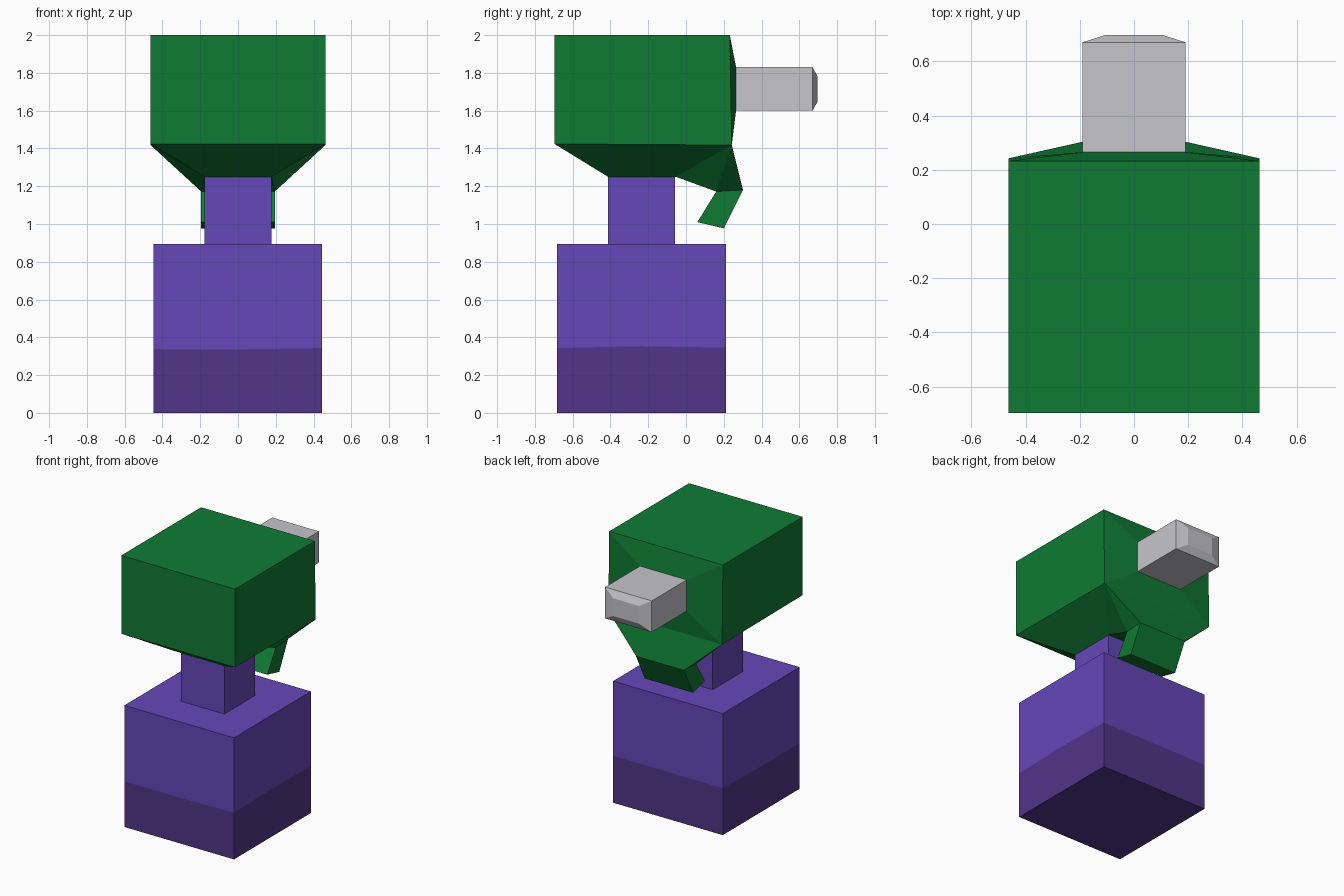
import bpy, bmesh

if "Cube" in bpy.data.objects:
    bpy.data.objects.remove(bpy.data.objects["Cube"])


def material(name, rgb):
    def lin(c):
        c /= 255
        return c / 12.92 if c <= 0.04045 else ((c + 0.055) / 1.055) ** 2.4
    m = bpy.data.materials.new(name)
    m.diffuse_color = (*[lin(c) for c in rgb], 1)
    m.use_nodes = True
    m.node_tree.nodes["Principled BSDF"].inputs["Base Color"].default_value = m.diffuse_color
    return m


purple = material("light purple", (103, 71, 186))
deep = material("dark purple", (81, 53, 136))
green = material("green", (15, 123, 52))
grey = material("light grey", (197, 197, 203))


def finish(name, bm, *mats):
    bmesh.ops.recalc_face_normals(bm, faces=bm.faces)
    me = bpy.data.meshes.new(name)
    bm.to_mesh(me)
    bm.free()
    for m in mats:
        me.materials.append(m)
    ob = bpy.data.objects.new(name, me)
    bpy.context.collection.objects.link(ob)
    return ob


def loft(bm, rings):
    """Skin a stack of equal-length point rings and cap both ends."""
    vs = [[bm.verts.new(p) for p in r] for r in rings]
    n = len(rings[0])
    for k in range(len(vs) - 1):
        a, b = vs[k], vs[k + 1]
        for i in range(n):
            f = bm.faces.new((a[i], a[(i + 1) % n], b[(i + 1) % n], b[i]))
            f.material_index = k
    bm.faces.new(vs[0])
    bm.faces.new(vs[-1]).material_index = len(vs) - 2


def mirrored(name, pts, sides, mat):
    """Closed strip of mirrored point pairs, with side faces on +x and -x."""
    bm = bmesh.new()
    halves = [[bm.verts.new((s * x, y, z)) for x, y, z in pts] for s in (1, -1)]
    r, l = halves
    for i in range(len(pts)):
        j = (i + 1) % len(pts)
        bm.faces.new((r[i], r[j], l[j], l[i]))
    for h in halves:
        for side in sides:
            bm.faces.new([h[i] for i in side])
    return finish(name, bm, mat)


# Bottle body: dark liquid below a slightly wavy line, lighter above
x0, x1, y0, y1 = -0.448, 0.445, -0.682, 0.212
ym = (y0 + y1) / 2
outline = [(x0, y0), (0, y0), (x1, y0), (x1, ym), (x1, y1), (0, y1), (x0, y1), (x0, ym)]
wave = [0.337, 0.336, 0.343, 0.353, 0.345, 0.346, 0.345, 0.336]
bm = bmesh.new()
loft(bm, [[(x, y, 0) for x, y in outline],
          [(x, y, z) for (x, y), z in zip(outline, wave)],
          [(x, y, 0.895) for x, y in outline]])
finish("bottle_body", bm, deep, purple)

# Neck
bm = bmesh.new()
neck = [(-0.177, -0.412), (0.177, -0.412), (0.177, -0.057), (-0.177, -0.057)]
loft(bm, [[(x, y, z) for x, y in neck] for z in (0.893, 1.252)])
finish("bottle_neck", bm, purple)

# Spray head: boxy top, tapered underside, pinched back around the nozzle
head = [(0.463, -0.696, 2.0), (0.463, 0.232, 2.0), (0.19, 0.265, 1.83),
        (0.19, 0.265, 1.60), (0.463, 0.242, 1.418), (0.195, 0.302, 1.18),
        (0.195, 0.16, 1.172), (0.178, -0.055, 1.25), (0.178, -0.413, 1.25),
        (0.463, -0.696, 1.424)]
mirrored("spray_head", head,
         [(0, 1, 4, 9), (1, 2, 3, 4), (4, 5, 6), (4, 6, 7), (9, 4, 7, 8)], green)

# Trigger
mirrored("trigger", [(0.196, 0.16, 1.172), (0.196, 0.302, 1.18),
                     (0.196, 0.2, 0.977), (0.196, 0.06, 1.01)],
         [(0, 1, 2, 3)], green)

# Nozzle with chamfered tip
bm = bmesh.new()
rings = []
for y, w, zl, zh in ((0.264, 0.19, 1.60, 1.83), (0.67, 0.19, 1.60, 1.83),
                     (0.697, 0.105, 1.65, 1.78)):
    rings.append([(-w, y, zl), (w, y, zl), (w, y, zh), (-w, y, zh)])
loft(bm, rings)
for f in bm.faces:
    f.material_index = 0
finish("nozzle", bm, grey)
